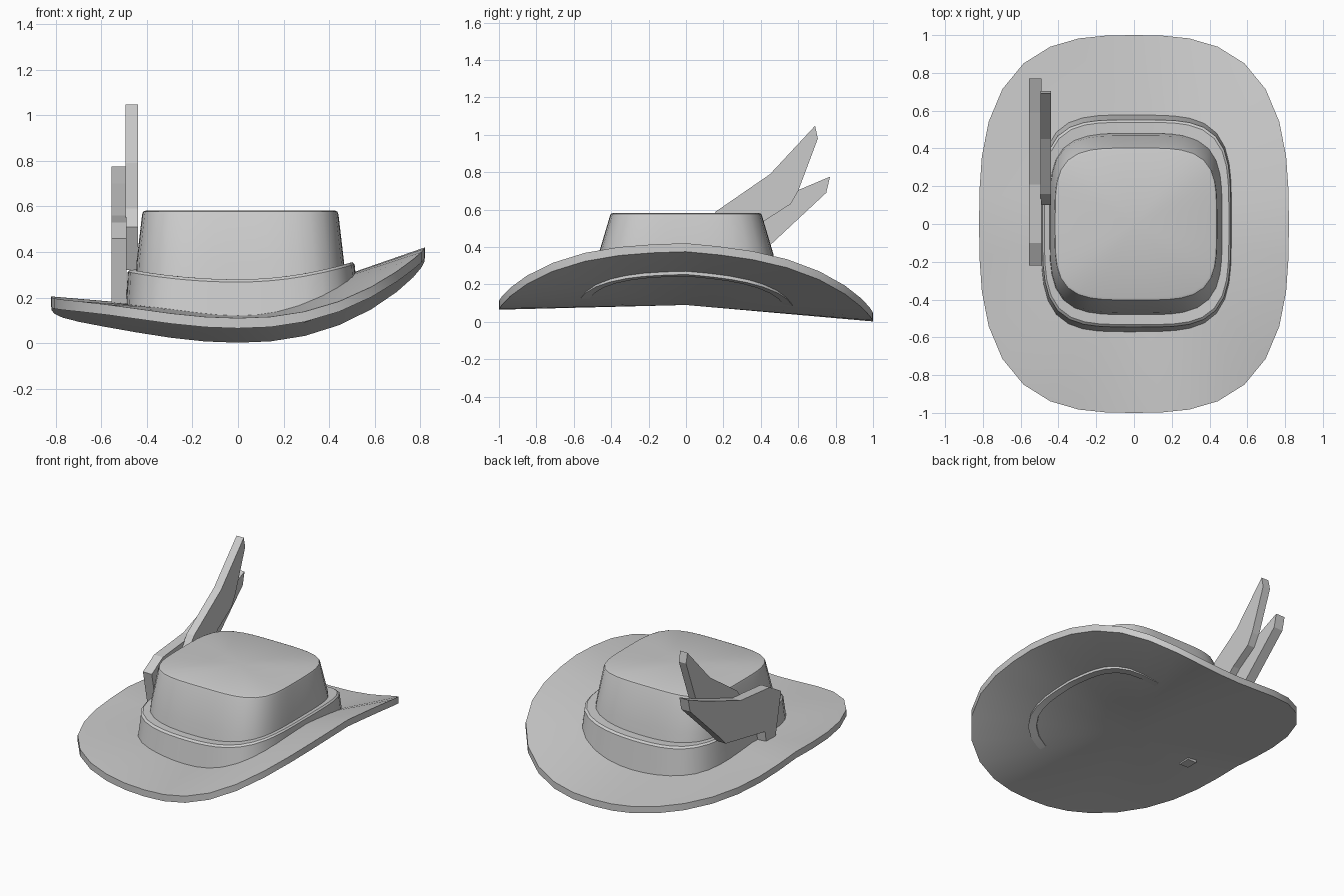
import bpy, bmesh, math

if "Cube" in bpy.data.objects:
    bpy.data.objects.remove(bpy.data.objects["Cube"])


def ring(a, b, n, seg, cx=0.0, cy=0.0):
    """Points of a rounded-square outline with half sizes a, b."""
    pts = []
    for i in range(seg):
        t = 2 * math.pi * i / seg
        c, s = math.cos(t), math.sin(t)
        r = (abs(c) ** n + abs(s) ** n) ** (-1 / n)
        pts.append((cx + a * r * c, cy + b * r * s))
    return pts


def finish(bm, name, angle):
    bmesh.ops.recalc_face_normals(bm, faces=bm.faces[:])
    me = bpy.data.meshes.new(name)
    bm.to_mesh(me)
    bm.free()
    ob = bpy.data.objects.new(name, me)
    bpy.context.collection.objects.link(ob)
    if angle:
        bpy.ops.object.select_all(action='DESELECT')
        ob.select_set(True)
        bpy.context.view_layer.objects.active = ob
        bpy.ops.object.shade_smooth_by_angle(angle=math.radians(angle))
    return ob


def loft(name, rings, angle=35, start=None, end=None, closed=False):
    """Skin a list of 3D rings; optional centre points fan the ends shut."""
    bm = bmesh.new()
    rows = [[bm.verts.new(p) for p in r] for r in rings]
    n = len(rows[0])
    pairs = list(zip(rows, rows[1:])) + ([(rows[-1], rows[0])] if closed else [])
    for lo, hi in pairs:
        for i in range(n):
            j = (i + 1) % n
            bm.faces.new((lo[i], lo[j], hi[j], hi[i]))
    for row, c in ((rows[0], start), (rows[-1], end)):
        if c:
            v = bm.verts.new(c)
            for i in range(n):
                bm.faces.new((row[i], row[(i + 1) % n], v))
    return finish(bm, name, angle)


# Brim: curled rim joined straight to a centre point
CENTRE, THICK = 0.09, 0.045


def rim_z(x, y):
    base = CENTRE - (0.088 * y if y > 0 else -0.025 * y)
    if x > 0:
        return base + 0.285 * (x / 0.82) ** 2.25
    return base + 0.07 * math.sin(math.pi / 2 * -x / 0.82) ** 2


def brim_z(x, y):
    """Underside height of the brim anywhere inside the rim."""
    t = ((abs(x) / 0.82) ** 2.9 + (abs(y)) ** 2.9) ** (1 / 2.9)
    return CENTRE + t * (rim_z(x / t, y / t) - CENTRE)


rim = ring(0.82, 1.0, 2.9, 36)
loft("brim",
     [[(x, y, rim_z(x, y)) for x, y in rim],
      [(x, y, rim_z(x, y) + THICK) for x, y in rim]],
     start=(0, 0, CENTRE), end=(0, 0, CENTRE + THICK))


# Hat band: follows the brim, poking through it on the raised side
def band_top(x):
    return 0.28 + (0.3 if x > 0 else 0.19) * x * x


def band_low(x, y):
    return brim_z(x, y) + 0.02 - 0.038 * max(0, x / 0.52)


SEG = 48
low_out = ring(0.507, 0.578, 4, SEG, 0.014, 0.003)
low_in = ring(0.47, 0.53, 4, SEG, 0.014, 0.003)
top_a = ring(0.498, 0.548, 4, SEG, 0.014, 0.003)
top_b = ring(0.488, 0.535, 4, SEG, 0.014, 0.003)
top_in = ring(0.44, 0.48, 4, SEG, 0.012)
loft("hat_band",
     [[(x, y, band_low(x, y)) for x, y in low_in],
      [(x, y, band_low(x, y)) for x, y in low_out],
      [(x, y, band_top(x) - 0.012) for x, y in top_a],
      [(x, y, band_top(x)) for x, y in top_b],
      [(x, y, band_top(x)) for x, y in top_in]], closed=True)

# Crown: tapered, flat top with a small rounded edge
crown = [[(x, y, brim_z(x, y) + 0.02) for x, y in ring(0.465, 0.505, 4, SEG, 0.01)]]
for a, b, z in ((0.455, 0.468, 0.36), (0.431, 0.407, 0.565),
                (0.427, 0.402, 0.577), (0.415, 0.39, 0.582)):
    crown.append([(x, y, z) for x, y in ring(a, b, 4, SEG, 0.01)])
loft("crown", crown, end=(0.01, 0, 0.582))


# Feathers: flat side profiles given thickness
def plate(name, x0, x1, profile):
    bm = bmesh.new()
    face = bm.faces.new([bm.verts.new((x0, y, z)) for y, z in profile])
    ext = bmesh.ops.extrude_face_region(bm, geom=[face], use_keep_orig=True)
    moved = [v for v in ext["geom"] if isinstance(v, bmesh.types.BMVert)]
    bmesh.ops.translate(bm, verts=moved, vec=(x1 - x0, 0, 0))
    return finish(bm, name, 0)


plate("inner_feather", -0.494, -0.44,
      [(0.18, 0.32), (0.10, 0.51), (0.16, 0.59), (0.45, 0.79), (0.69, 1.048),
       (0.705, 0.98), (0.60, 0.70), (0.56, 0.63), (0.42, 0.54)])
plate("outer_feather", -0.556, -0.49,
      [(-0.15, 0.12), (-0.22, 0.46), (-0.10, 0.53), (0.21, 0.56), (0.59, 0.70),
       (0.77, 0.776), (0.75, 0.69), (0.45, 0.41), (0.37, 0.33), (-0.05, 0.25),
       (-0.07, 0.12)])
